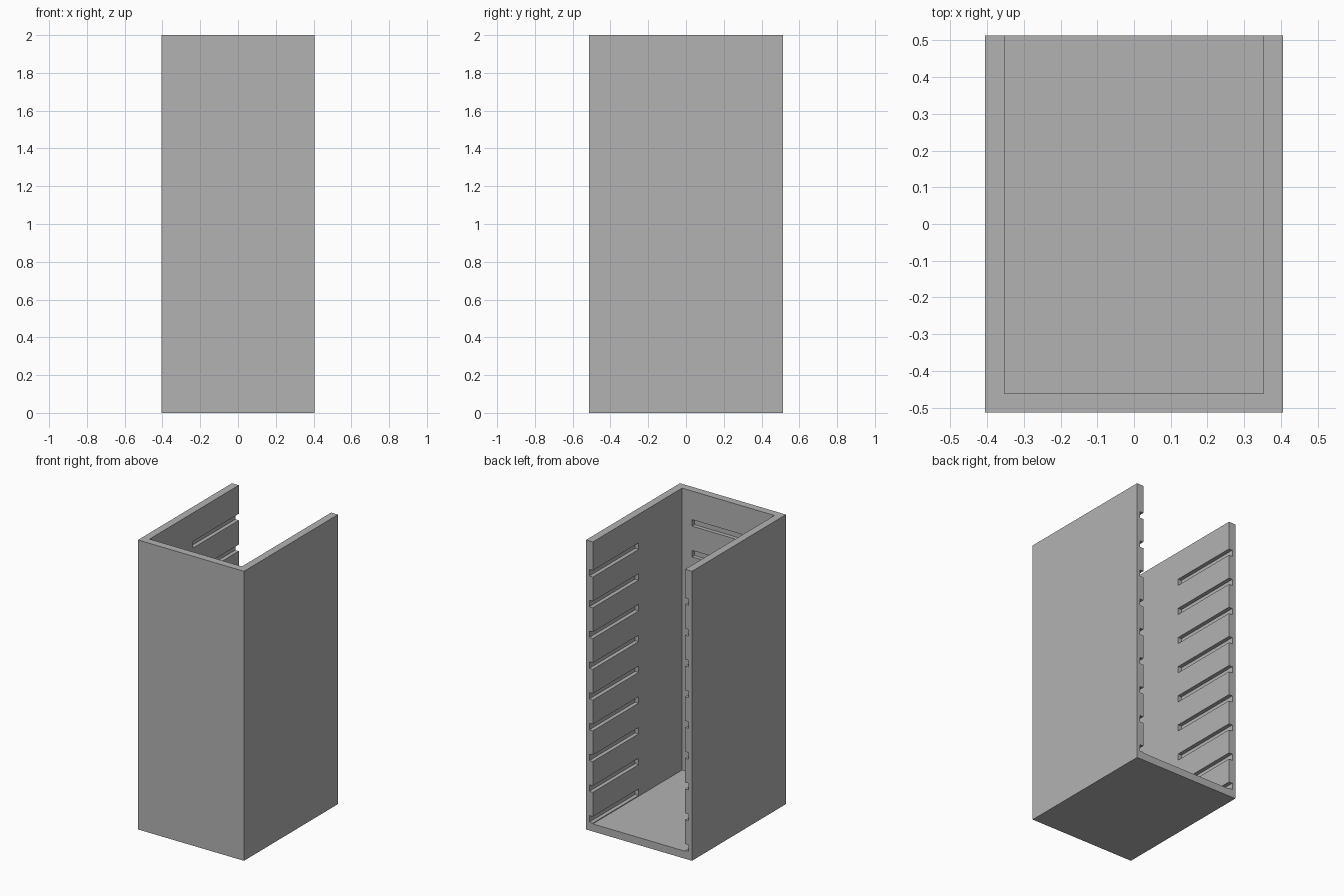
import bpy
import bmesh
from mathutils import Matrix, Vector

default = bpy.data.objects.get("Cube")
if default:
    bpy.data.objects.remove(default, do_unlink=True)

# Overall dimensions
HX, HY, HEIGHT = 0.405, 0.513, 2.0
WALL = 0.052
IX, IY = HX - WALL, HY - WALL
DEPTH = 0.027            # groove depth into a wall
SLOT = 0.045             # groove height
COUNT, FIRST, STEP = 9, 0.08, 0.2125
OVER = 0.1               # cutter overshoot


def box(bm, low, high):
    low, high = Vector(low), Vector(high)
    matrix = Matrix.Translation((low + high) / 2) @ Matrix.Diagonal((*(high - low), 1))
    bmesh.ops.create_cube(bm, size=1, matrix=matrix)


def make_object(name, boxes):
    bm = bmesh.new()
    for low, high in boxes:
        box(bm, low, high)
    mesh = bpy.data.meshes.new(name)
    bm.to_mesh(mesh)
    bm.free()
    obj = bpy.data.objects.new(name, mesh)
    bpy.context.collection.objects.link(obj)
    return obj


def cut(target, cutter):
    cutter.hide_render = True
    mod = target.modifiers.new("cut", "BOOLEAN")
    mod.operation = "DIFFERENCE"
    mod.solver = "EXACT"
    mod.object = cutter
    bpy.context.view_layer.objects.active = target
    bpy.ops.object.modifier_apply(modifier=mod.name)
    bpy.data.objects.remove(cutter, do_unlink=True)


# Case: a block hollowed out, open at the top and back
case = make_object("case", [((-HX, -HY, 0), (HX, HY, HEIGHT))])
cut(case, make_object("hollow_cutter", [
    ((-IX, -IY, WALL), (IX, HY + OVER, HEIGHT + OVER))]))

# Shelf grooves: rear half of both side walls, and across the front panel
grooves = []
for i in range(COUNT):
    z = FIRST + i * STEP
    z0, z1 = z - SLOT / 2, z + SLOT / 2
    grooves.append(((IX - DEPTH, 0.013, z0), (IX + DEPTH, HY + OVER, z1)))
    grooves.append(((-IX - DEPTH, 0.013, z0), (-IX + DEPTH, HY + OVER, z1)))
    grooves.append(((-0.276, -IY - DEPTH, z0), (0.276, -IY + DEPTH, z1)))
cut(case, make_object("groove_cutter", grooves))

# Plain grey material
grey = bpy.data.materials.new("plain grey")
grey.use_nodes = True
colour = (0.45, 0.45, 0.45, 1)
grey.diffuse_color = colour
grey.node_tree.nodes["Principled BSDF"].inputs["Base Color"].default_value = colour
case.data.materials.clear()
case.data.materials.append(grey)
